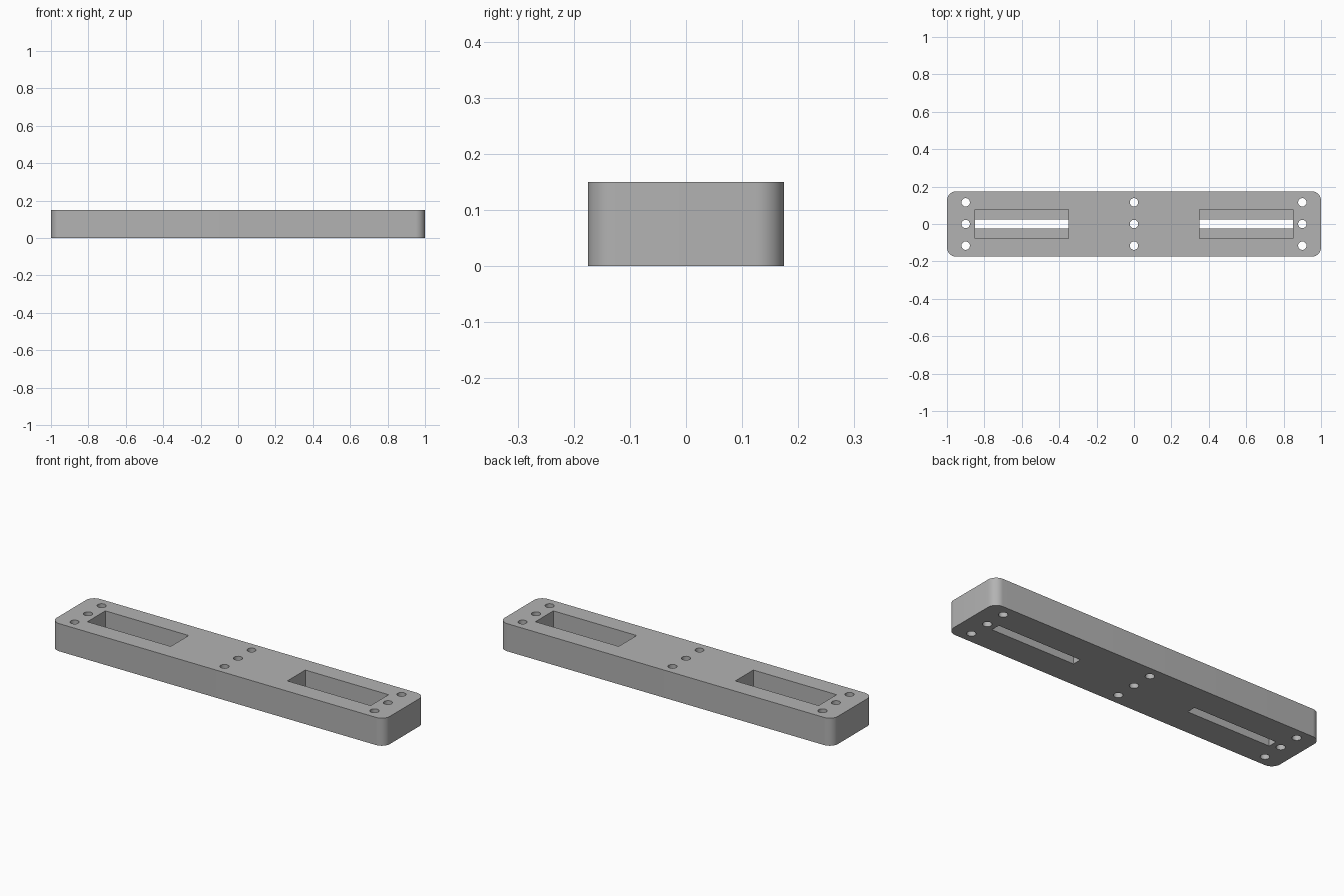
import bpy
import bmesh
import math

LENGTH, WIDTH, HEIGHT = 2.0, 0.35, 0.15
CORNER_RADIUS = 0.05
HOLE_RADIUS = 0.0225

if "Cube" in bpy.data.objects:
    bpy.data.objects.remove(bpy.data.objects["Cube"], do_unlink=True)

grey = bpy.data.materials.new("plain grey")
grey.use_nodes = True
colour = (0.45, 0.45, 0.45, 1)
grey.diffuse_color = colour
grey.node_tree.nodes["Principled BSDF"].inputs["Base Color"].default_value = colour


def make_object(name, bm):
    bmesh.ops.recalc_face_normals(bm, faces=bm.faces[:])
    mesh = bpy.data.meshes.new(name)
    bm.to_mesh(mesh)
    bm.free()
    mesh.materials.append(grey)
    obj = bpy.data.objects.new(name, mesh)
    bpy.context.collection.objects.link(obj)
    return obj


def add_slot(bm, x_start, x_end):
    """Stepped channel: wide pocket above, narrow slot through the floor."""
    floor, top, bottom = 0.05, HEIGHT + 0.05, -0.05
    half = [(0.025, bottom), (0.025, floor), (0.077, floor), (0.077, top)]
    profile = half + [(-y, z) for y, z in reversed(half)]
    face = bm.faces.new([bm.verts.new((x_start, y, z)) for y, z in profile])
    ret = bmesh.ops.extrude_face_region(bm, geom=[face])
    verts = [v for v in ret["geom"] if isinstance(v, bmesh.types.BMVert)]
    bmesh.ops.translate(bm, verts=verts, vec=(x_end - x_start, 0, 0))


# Bar with rounded upright corners
bm = bmesh.new()
bmesh.ops.create_cube(bm, size=1)
bmesh.ops.scale(bm, vec=(LENGTH, WIDTH, HEIGHT), verts=bm.verts)
bmesh.ops.translate(bm, vec=(0, 0, HEIGHT / 2), verts=bm.verts)
upright = [e for e in bm.edges if abs(e.verts[0].co.z - e.verts[1].co.z) > 0.1]
bmesh.ops.bevel(bm, geom=upright, offset=CORNER_RADIUS, offset_type='OFFSET',
                segments=12, profile=0.5, affect='EDGES')
bar = make_object("mounting_bar", bm)

# Cutter for the two slots and the three rows of holes
bm = bmesh.new()
add_slot(bm, -0.85, -0.35)
add_slot(bm, 0.35, 0.85)
for x in (-0.9, 0, 0.9):
    for y in (-0.116, 0, 0.116):
        hole = bmesh.ops.create_cone(bm, cap_ends=True, segments=32,
                                     radius1=HOLE_RADIUS, radius2=HOLE_RADIUS,
                                     depth=HEIGHT * 2)
        bmesh.ops.translate(bm, verts=hole["verts"], vec=(x, y, HEIGHT / 2))
cutter = make_object("slot_and_hole_cutter", bm)
cutter.hide_render = True

# Cut the bar, then drop the cutter
cut = bar.modifiers.new("cut_openings", 'BOOLEAN')
cut.operation = 'DIFFERENCE'
cut.solver = 'EXACT'
cut.object = cutter
bpy.ops.object.select_all(action='DESELECT')
bpy.context.view_layer.objects.active = bar
bar.select_set(True)
bpy.ops.object.modifier_apply(modifier=cut.name)
bpy.data.objects.remove(cutter, do_unlink=True)

# Smooth corners and bores, crisp rims
bpy.ops.object.shade_smooth_by_angle(angle=math.radians(30))
